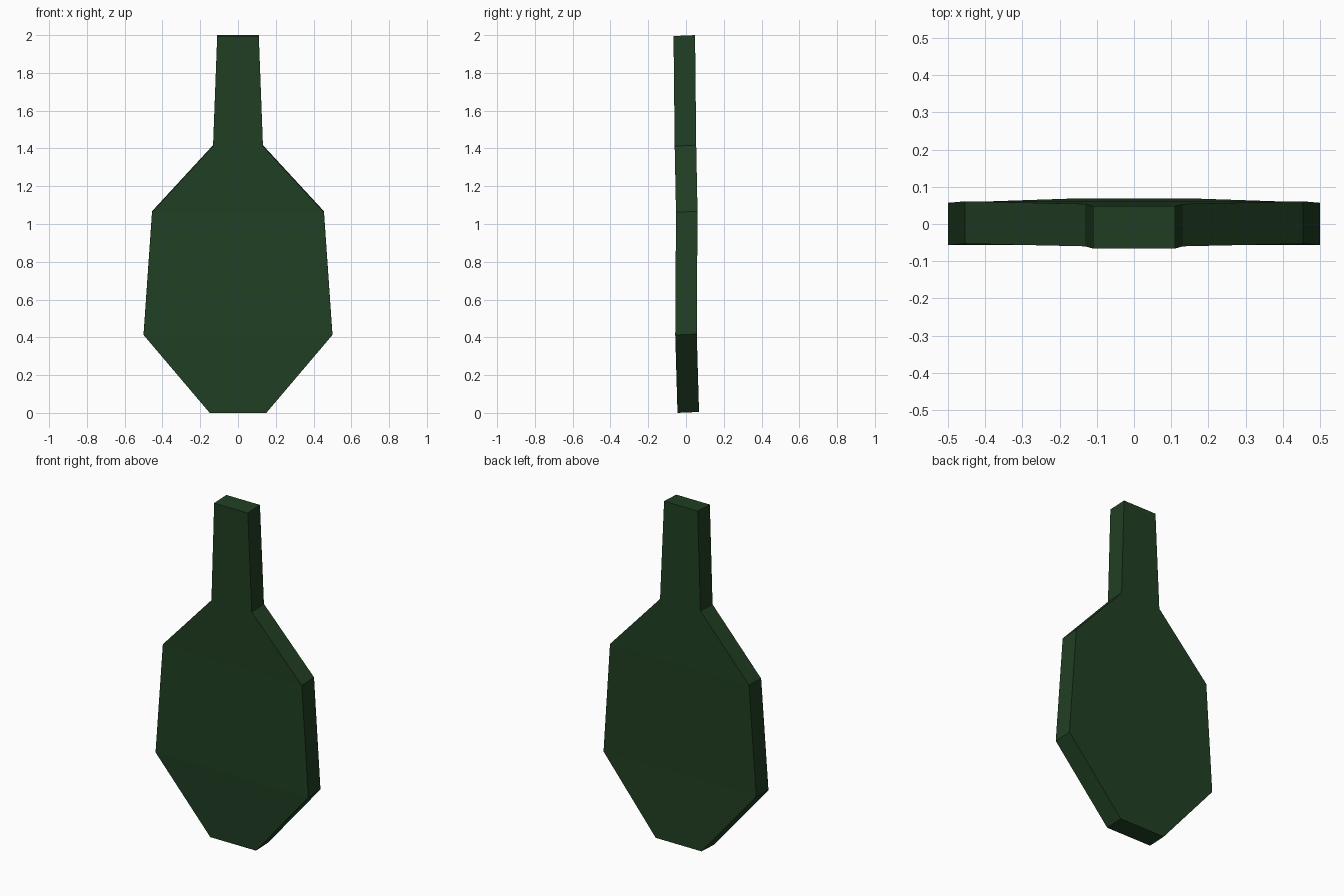
import bpy, bmesh

if "Cube" in bpy.data.objects:
    bpy.data.objects.remove(bpy.data.objects["Cube"])

# Cross-section levels from foot to neck tip: half width, y centre, height
LEVELS = [(0.15, 0.012, 0.0025), (0.50, 0.0, 0.415), (0.455, 0.004, 1.065),
          (0.132, -0.003, 1.415), (0.11, -0.009, 1.9975)]
HALF_DEPTH = 0.057
TILT = 0.0025  # back edge of each level sits slightly higher

# Flat paddle body: four-corner rings bridged level by level
bm = bmesh.new()
rings = []
for w, yc, z in LEVELS:
    rings.append([bm.verts.new((sx * w, yc + sy * HALF_DEPTH, z + sy * TILT))
                  for sx, sy in ((-1, -1), (1, -1), (1, 1), (-1, 1))])
for low, high in zip(rings, rings[1:]):
    for i in range(4):
        j = (i + 1) % 4
        bm.faces.new((low[i], low[j], high[j], high[i]))
bm.faces.new(rings[0][::-1])
bm.faces.new(rings[-1])
bmesh.ops.recalc_face_normals(bm, faces=bm.faces)
mesh = bpy.data.meshes.new("paddle")
bm.to_mesh(mesh)
bm.free()
paddle = bpy.data.objects.new("paddle", mesh)
bpy.context.collection.objects.link(paddle)

# Dark green finish
green = bpy.data.materials.new("dark_green")
green.diffuse_color = (0.015, 0.05, 0.017, 1)
green.use_nodes = True
green.node_tree.nodes["Principled BSDF"].inputs["Base Color"].default_value = green.diffuse_color
mesh.materials.append(green)
